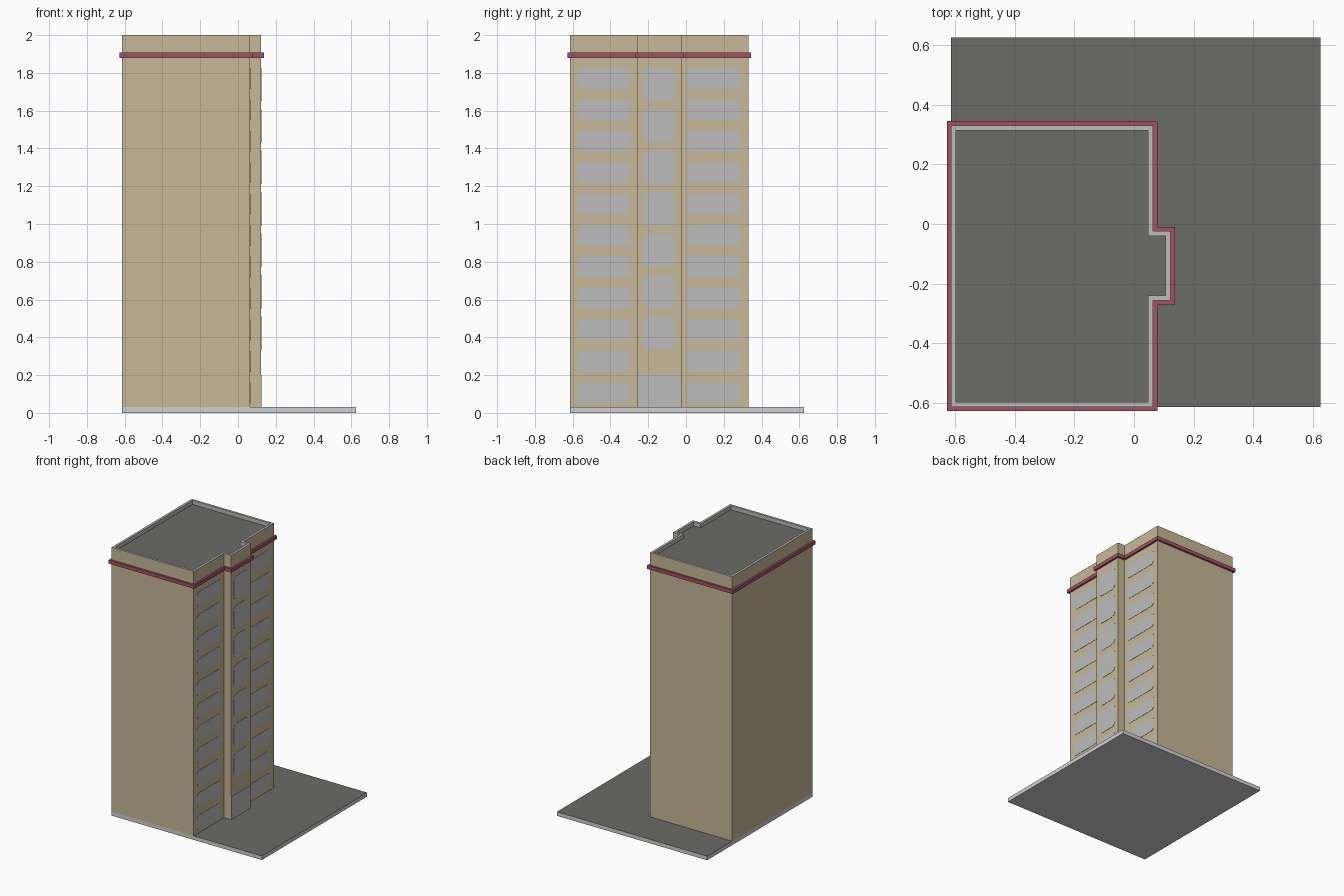
import bpy, math

if "Cube" in bpy.data.objects:
    bpy.data.objects.remove(bpy.data.objects["Cube"])


def material(name, rgb):
    # sRGB 0-255 to linear
    lin = [((c / 255 + 0.055) / 1.055) ** 2.4 for c in rgb]
    m = bpy.data.materials.new(name)
    m.diffuse_color = (*lin, 1)
    m.use_nodes = True
    m.node_tree.nodes["Principled BSDF"].inputs["Base Color"].default_value = m.diffuse_color
    return m


TAN = material("tan wall", (199, 184, 152))
GREY = material("window grey", (188, 188, 188))
PALE = material("pale concrete", (209, 209, 209))
DARK = material("dark paving", (107, 108, 103))
RED = material("dull red trim", (162, 82, 100))

SLAB_Z, TOP_Z, ROOF_Z = 0.03, 2.0, 1.97
X0, X1, X2 = -0.613, 0.064, 0.123       # back, main face, projecting bay face
Y0, Y1, P0, P1 = -0.613, 0.331, -0.257, -0.024


def outline(d, z):
    """Building footprint grown outward by d, at height z."""
    return [(X0 - d, Y0 - d, z), (X1 + d, Y0 - d, z), (X1 + d, P0 - d, z), (X2 + d, P0 - d, z),
            (X2 + d, P1 + d, z), (X1 + d, P1 + d, z), (X1 + d, Y1 + d, z), (X0 - d, Y1 + d, z)]


def make(name, verts, faces, mats, indices=None):
    me = bpy.data.meshes.new(name)
    me.from_pydata(verts, [], faces)
    for m in mats:
        me.materials.append(m)
    if indices:
        for p, i in zip(me.polygons, indices):
            p.material_index = i
    me.update()
    ob = bpy.data.objects.new(name, me)
    bpy.context.collection.objects.link(ob)
    return ob


def bands(loops, n, closed=False):
    """Quads joining successive loops of n points."""
    faces = []
    count = len(loops)
    for k in range(count if closed else count - 1):
        a, b = k * n, ((k + 1) % count) * n
        faces += [(a + i, a + (i + 1) % n, b + (i + 1) % n, b + i) for i in range(n)]
    return [v for lp in loops for v in lp], faces


# Ground slab, dark on top
S0, S1 = -0.613, 0.626
sq = [(S0, S0), (S1, S0), (S1, S1), (S0, S1)]
v, f = bands([[(x, y, z) for x, y in sq] for z in (0, SLAB_Z)], 4)
f += [(3, 2, 1, 0), (4, 5, 6, 7)]
make("ground_slab", v, f, [PALE, DARK], [0] * 5 + [1])

# Tower: walls, parapet rim, parapet inside, roof
v, f = bands([outline(0, SLAB_Z), outline(0, TOP_Z), outline(-0.017, TOP_Z), outline(-0.017, ROOF_Z)], 8)
f += [tuple(range(24, 32)), tuple(range(7, -1, -1))]
make("tower", v, f, [TAN, GREY, DARK], [0] * 8 + [1] * 16 + [2, 0])

# Cornice band
v, f = bands([outline(0, 1.88), outline(0.014, 1.88), outline(0.014, 1.907), outline(0, 1.907)], 8, True)
make("cornice_band", v, f, [RED])


def plate(name, x, ya, yb, za, zb, r, t=0.002):
    """Thin rounded plate on a wall facing +x."""
    prof = []
    if r:
        for k, (cy, cz) in enumerate([(yb - r, zb - r), (ya + r, zb - r), (ya + r, za + r), (yb - r, za + r)]):
            for s in range(6):
                a = math.pi / 2 * (k + s / 5)
                prof.append((cy + r * math.cos(a), cz + r * math.sin(a)))
    else:
        prof = [(yb, zb), (ya, zb), (ya, za), (yb, za)]
    n = len(prof)
    vv, ff = bands([[(x, y, z) for y, z in prof], [(x + t, y, z) for y, z in prof]], n)
    ff.append(tuple(range(n, 2 * n)))
    make(name, vv, ff, [GREY])


# Side window columns
for i in range(11):
    z = 0.106 + i * 0.1665
    plate(f"left_window_{i + 1}", X1, -0.576, -0.295, z - 0.055, z + 0.055, 0.025)
    plate(f"right_window_{i + 1}", X1, 0.005, 0.288, z - 0.053, z + 0.055, 0.025)

# Bay windows and entrance
for i in range(7):
    z = 0.422 + i * 0.2195
    plate(f"bay_window_{i + 1}", X2, -0.226, -0.057, z - 0.088, z + 0.088, 0.035)
plate("entrance_panel", X2, P0, P1, SLAB_Z, 0.2, 0)
